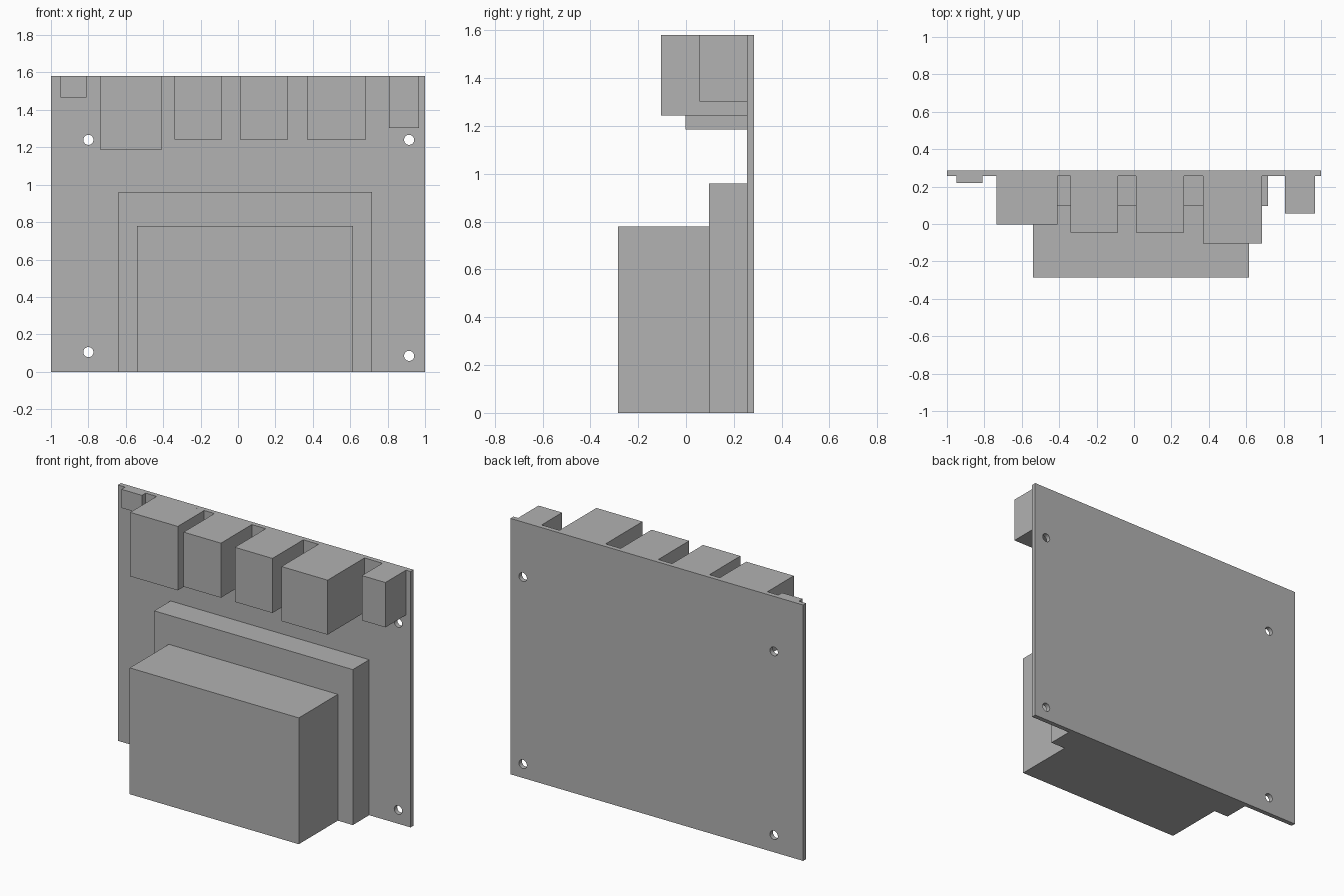
import bpy
from mathutils import Matrix

cube = bpy.data.objects.get("Cube")
if cube:
    bpy.data.objects.remove(cube, do_unlink=True)

# Single flat grey
grey = bpy.data.materials.new("plain_grey")
grey.use_nodes = True
colour = (0.445, 0.445, 0.445, 1)
grey.diffuse_color = colour
grey.node_tree.nodes["Principled BSDF"].inputs["Base Color"].default_value = colour

HEIGHT = 1.58
BOARD_FRONT, BOARD_BACK = 0.256, 0.285


def box(name, x0, x1, y0, y1, z0, z1):
    """Box spanning the given limits."""
    bpy.ops.mesh.primitive_cube_add(size=1)
    obj = bpy.context.object
    obj.name = obj.data.name = name
    obj.data.transform(
        Matrix.Translation(((x0 + x1) / 2, (y0 + y1) / 2, (z0 + z1) / 2))
        @ Matrix.Diagonal((x1 - x0, y1 - y0, z1 - z0, 1)))
    obj.data.materials.append(grey)
    return obj


# Circuit board with four mounting holes
board = box("board", -1, 1, BOARD_FRONT, BOARD_BACK, 0, HEIGHT)
for x, z in ((-0.8, 1.24), (0.915, 1.24), (-0.8, 0.105), (0.915, 0.085)):
    bpy.ops.mesh.primitive_cylinder_add(
        vertices=32, radius=0.027, depth=0.2,
        location=(x, BOARD_FRONT, z), rotation=(1.570796, 0, 0))
    cutter = bpy.context.object
    cutter.hide_render = True
    cutter.data.materials.append(grey)
    bpy.context.view_layer.objects.active = board
    hole = board.modifiers.new("mounting_hole", "BOOLEAN")
    hole.operation = "DIFFERENCE"
    hole.solver = "EXACT"
    hole.object = cutter
    bpy.ops.object.modifier_apply(modifier=hole.name)
    bpy.data.objects.remove(cutter, do_unlink=True)

# Stepped large component at the lower edge
STEP = 0.096
box("large_component_base", -0.64, 0.717, STEP, BOARD_FRONT, 0, 0.96)
box("large_component_body", -0.54, 0.615, -0.285, STEP, 0, 0.78)

# Row of connectors flush with the top edge: left x, right x, front y, bottom z
connectors = {
    "small_jack": (-0.95, -0.81, 0.22, 1.465),
    "wide_connector": (-0.735, -0.41, -0.002, 1.185),
    "port_a": (-0.34, -0.085, -0.045, 1.243),
    "port_b": (0.01, 0.267, -0.045, 1.243),
    "deep_connector": (0.37, 0.685, -0.104, 1.243),
    "power_socket": (0.807, 0.968, 0.056, 1.303),
}
for name, (x0, x1, front, bottom) in connectors.items():
    box(name, x0, x1, front, BOARD_FRONT, bottom, HEIGHT)
